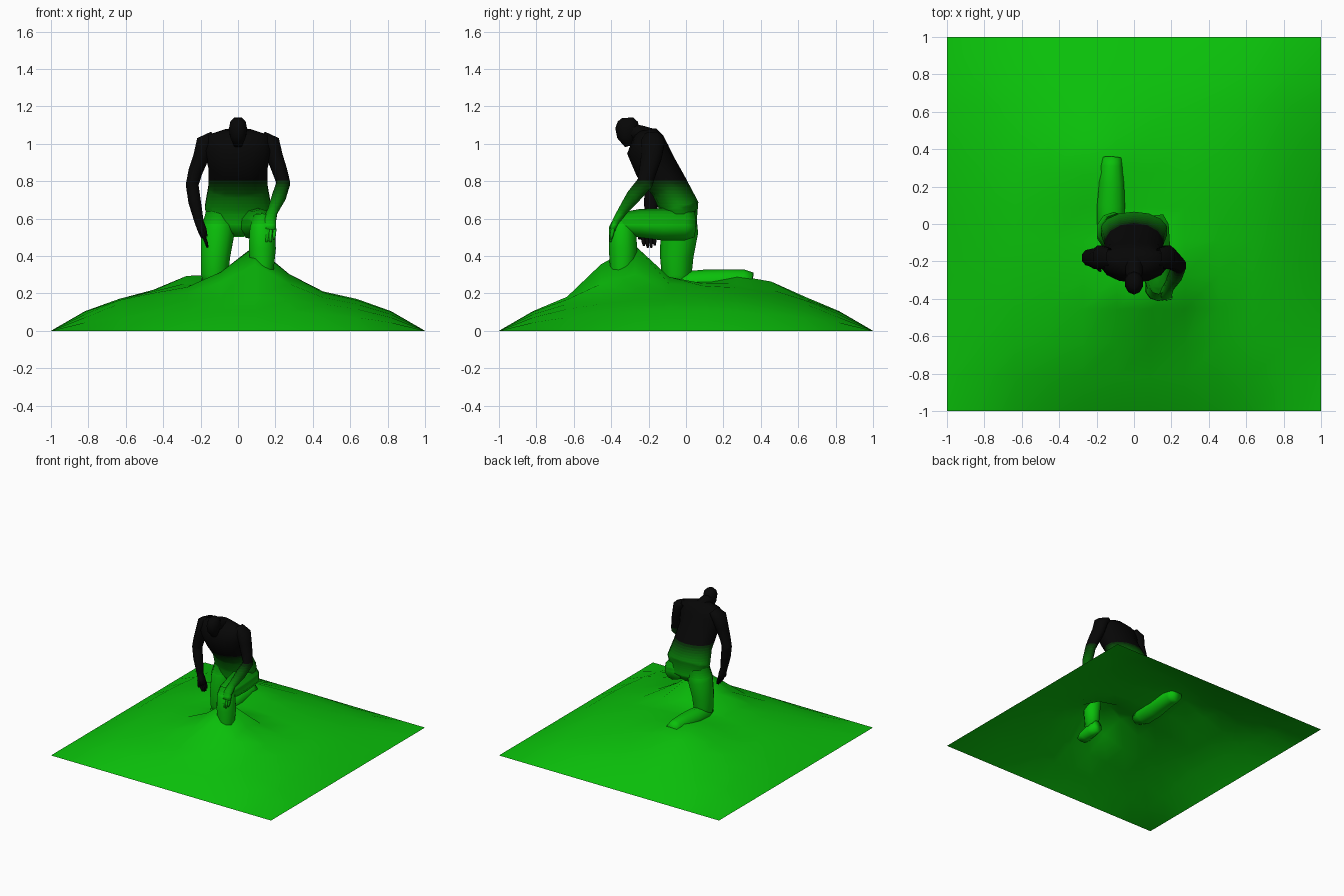
import bpy, bmesh, math
from mathutils import Vector

if "Cube" in bpy.data.objects:
    bpy.data.objects.remove(bpy.data.objects["Cube"])

GREEN, BLACK = (0.003, 0.53, 0.003), (0.002, 0.002, 0.002)
LEVELS = [0.57 + 0.018 * i for i in range(14)]      # heights where green fades to black

# Green-to-black ramp of materials
mats = []
for i in range(len(LEVELS) + 1):
    t = (i / len(LEVELS)) ** 0.7
    m = bpy.data.materials.new(f"fade_{i}")
    m.diffuse_color = (*[g + (b - g) * t for g, b in zip(GREEN, BLACK)], 1)
    m.use_nodes = True
    m.node_tree.nodes["Principled BSDF"].inputs["Base Color"].default_value = m.diffuse_color
    mats.append(m)


def finish(name, bm, dark=False):
    """Turn a bmesh into a smooth object coloured by height."""
    for z in LEVELS:
        bmesh.ops.bisect_plane(bm, geom=bm.verts[:] + bm.edges[:] + bm.faces[:],
                               plane_co=(0, 0, z), plane_no=(0, 0, 1))
    for f in bm.faces:
        f.smooth = True
        z = f.calc_center_median().z
        f.material_index = len(LEVELS) if dark else sum(z > l for l in LEVELS)
    me = bpy.data.meshes.new(name)
    bm.to_mesh(me)
    bm.free()
    for m in mats:
        me.materials.append(m)
    ob = bpy.data.objects.new(name, me)
    bpy.context.collection.objects.link(ob)
    return ob


def loft(name, rings, sides=10, start=False, end=True, dark=False):
    """Elliptical rings (x, y, z, half width, half depth) square to their path."""
    bm = bmesh.new()
    pts = [Vector(r[:3]) for r in rings]
    loops = []
    for i, r in enumerate(rings):
        t = (pts[min(i + 1, len(pts) - 1)] - pts[max(i - 1, 0)]).normalized()
        side = Vector((1, 0, 0))
        side = (side - t * side.dot(t)).normalized()
        up = t.cross(side)
        ring = []
        for k in range(sides):
            a = 2 * math.pi * (k + 0.5) / sides
            ring.append(bm.verts.new(pts[i] + side * r[3] * math.cos(a) + up * r[4] * math.sin(a)))
        loops.append(ring)
    for a, b in zip(loops, loops[1:]):
        for k in range(sides):
            n = (k + 1) % sides
            bm.faces.new((a[k], a[n], b[n], b[k]))
    if start:
        bm.faces.new(loops[0][::-1])
    if end:
        bm.faces.new(loops[-1])
    bmesh.ops.recalc_face_normals(bm, faces=bm.faces[:])
    return finish(name, bm, dark)


def fingers(name, base, tip, spread, thumb, dark=False):
    """Four tapered fingers across the spread direction, plus a thumb."""
    base, tip, spread = Vector(base), Vector(tip), Vector(spread)
    for i, length in enumerate((0.85, 1.0, 1.0, 0.8)):
        off = spread * (i - 1.5)
        b, e = base + off, base + (tip - base) * length + off * 0.9
        loft(f"{name}_finger_{i}", [(*b, .011, .011), (*b.lerp(e, .6), .010, .010),
                                    (*e, .006, .006)], 6, dark=dark)
    b, e = Vector(thumb[0]), Vector(thumb[1])
    loft(f"{name}_thumb", [(*b, .012, .012), (*e, .008, .008)], 6, dark=dark)


# Ground mound: square sheet with a main peak and a low rear swell
bm = bmesh.new()
bmesh.ops.create_grid(bm, x_segments=11, y_segments=11, size=1)
profile = [0, .42, .68, .84, .96, 1]
for v in bm.verts:
    x, y = v.co.x, v.co.y
    h = .25
    for c in (x, y):
        h *= profile[round((1 - abs(c)) * 5.5)]
    edge = min(1, (1 - max(abs(x), abs(y))) * 5)
    h += edge * .24 * math.exp(-((x - .09) ** 2 + (y + .33) ** 2) / .031)
    h += edge * .085 * math.exp(-((x + .2) ** 2 + (y - .36) ** 2) / .045)
    v.co.z = h
finish("ground_mound", bm)

# Torso leaning forward, neck and bowed head
loft("torso", [(0, -.04, .51, .05, .05), (0, -.03, .56, .15, .085), (0, -.035, .66, .182, .105),
               (0, -.09, .77, .162, .10), (0, -.165, .88, .162, .112), (0, -.205, .97, .185, .112),
               (0, -.20, 1.045, .17, .078), (0, -.205, 1.075, .075, .045)], 14, start=True)
loft("neck", [(0, -.18, 1.03, .058, .055), (0, -.24, 1.055, .05, .046),
              (0, -.30, 1.07, .045, .045)], 8, end=False)
loft("head", [(0, -.312, 1.139, .022, .03), (0, -.311, 1.118, .043, .054),
              (0, -.313, 1.078, .051, .065), (0, -.318, 1.035, .043, .05),
              (0, -.305, .988, .022, .022)], 10, start=True)


def shoulder(s):
    return [(s * .13, -.175, 1.045, .025, .05), (s * .178, -.178, 1.005, .05, .068),
            (s * .197, -.185, .93, .046, .06)]


# Front arm resting on the raised knee
loft("left_arm", shoulder(1) + [
    (.225, -.205, .85, .042, .05), (.243, -.22, .79, .038, .047), (.22, -.28, .72, .039, .042),
    (.185, -.34, .64, .029, .027), (.168, -.372, .59, .038, .022), (.165, -.392, .54, .043, .018)], 8)
fingers("left", (.165, -.39, .545), (.163, -.405, .475), (.021, 0, 0),
        ((.138, -.37, .59), (.118, -.375, .53)))

# Other arm hanging at the side
loft("right_arm", shoulder(-1) + [
    (-.228, -.18, .85, .041, .048), (-.245, -.18, .78, .037, .044), (-.232, -.185, .69, .036, .042),
    (-.207, -.195, .58, .026, .028), (-.192, -.20, .54, .026, .038), (-.18, -.20, .50, .02, .042)],
    8, dark=True)
fingers("right", (-.181, -.20, .505), (-.162, -.195, .445), (0, .021, 0),
        ((-.195, -.23, .54), (-.18, -.25, .49)), dark=True)

# Raised leg with foot planted in the mound
loft("left_thigh", [(.09, .045, .57, .07, .07), (.095, -.01, .57, .095, .088),
                    (.108, -.13, .57, .09, .086), (.125, -.25, .575, .08, .076),
                    (.13, -.33, .575, .066, .06), (.13, -.375, .565, .045, .04)], start=True)
loft("left_shin", [(.13, -.325, .615, .05, .05), (.13, -.34, .55, .07, .072),
                   (.13, -.337, .44, .076, .076), (.13, -.34, .31, .062, .064),
                   (.13, -.34, .18, .05, .055)])
loft("left_foot", [(.13, -.27, .17, .042, .05), (.13, -.34, .165, .052, .055),
                   (.135, -.41, .14, .058, .035), (.135, -.45, .125, .045, .02)], 8, start=True)

# Kneeling leg with shin sunk into the ground
loft("right_thigh", [(-.09, -.03, .63, .085, .085), (-.108, -.035, .53, .094, .10),
                     (-.12, -.05, .40, .082, .09), (-.125, -.05, .30, .076, .08),
                     (-.125, -.05, .22, .055, .06)])
loft("right_shin", [(-.125, -.11, .25, .05, .045), (-.125, -.03, .25, .075, .065),
                    (-.123, .10, .257, .078, .07), (-.12, .22, .265, .07, .064),
                    (-.12, .31, .268, .06, .06), (-.118, .354, .262, .052, .05)], start=True)
